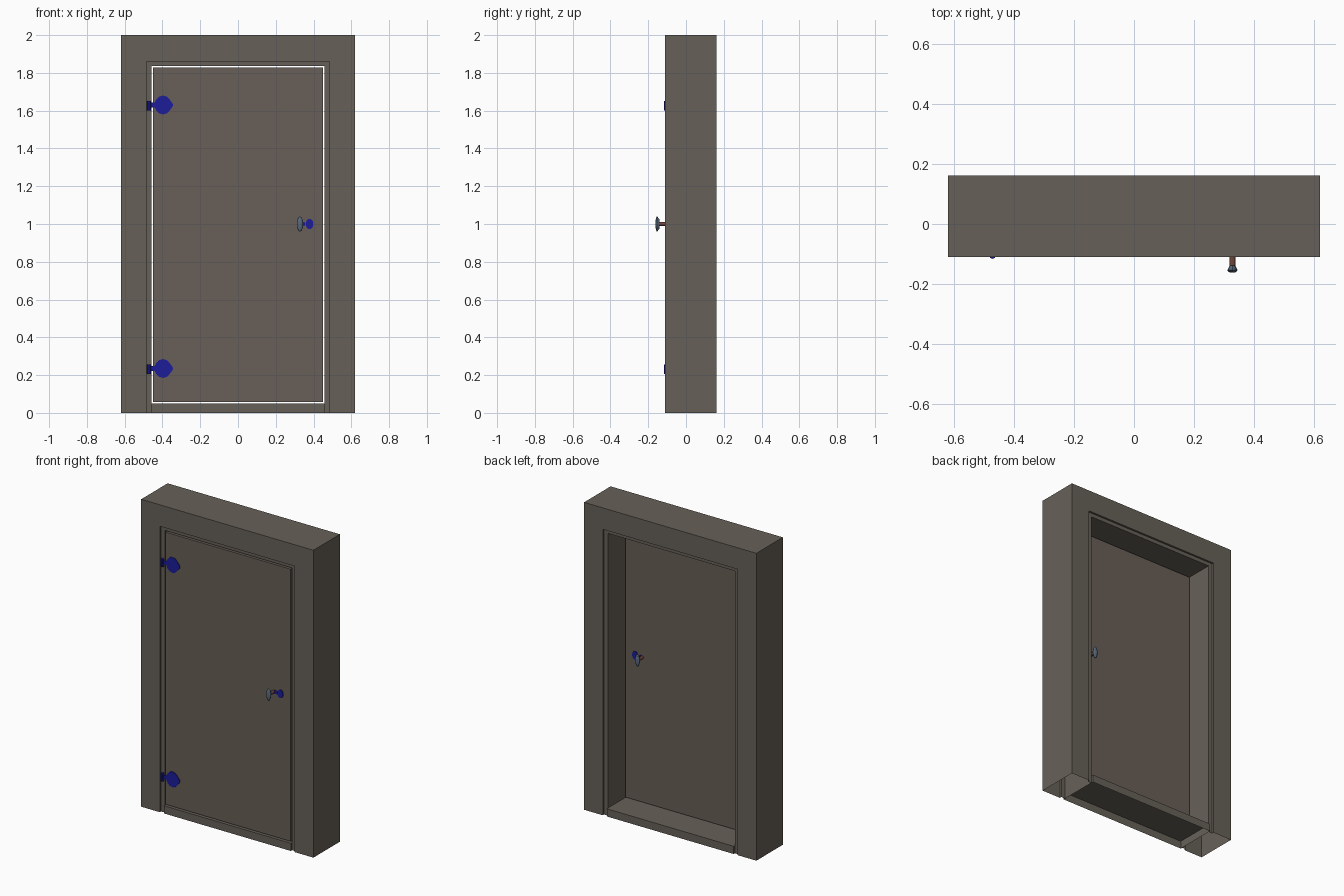
import bpy, bmesh
from math import sin, cos, pi

if "Cube" in bpy.data.objects:
    bpy.data.objects.remove(bpy.data.objects["Cube"])

Y0, Y1, STEP = -0.11, 0.162, 0.013       # frame front, frame back, rebate depth
DOOR_F, DOOR_B = -0.103, -0.02           # door faces


def mat(name, rgb):
    m = bpy.data.materials.new(name)
    m.diffuse_color = (*rgb, 1)
    m.use_nodes = True
    m.node_tree.nodes["Principled BSDF"].inputs["Base Color"].default_value = m.diffuse_color
    return m


FRAME = mat("frame_stone", (0.135, 0.118, 0.098))
DOOR = mat("door_wood", (0.14, 0.112, 0.095))
BLUE = mat("blue_metal", (0.012, 0.012, 0.33))
STEM = mat("stem_copper", (0.16, 0.06, 0.045))
KNOB = mat("knob_steel", (0.10, 0.14, 0.20))


def finish(name, bm, m):
    bmesh.ops.recalc_face_normals(bm, faces=bm.faces)
    me = bpy.data.meshes.new(name)
    bm.to_mesh(me)
    bm.free()
    me.materials.append(m)
    ob = bpy.data.objects.new(name, me)
    bpy.context.collection.objects.link(ob)
    return ob


def loft(name, rings, m, caps=True):
    """Skin closed rings of points."""
    bm = bmesh.new()
    vs = [[bm.verts.new(p) for p in r] for r in rings]
    n = len(rings[0])
    for a, b in zip(vs, vs[1:]):
        for i in range(n):
            j = (i + 1) % n
            bm.faces.new((a[i], a[j], b[j], b[i]))
    if caps:
        bm.faces.new(vs[0])
        bm.faces.new(vs[-1])
    return finish(name, bm, m)


def box(name, x0, x1, y0, y1, z0, z1, m, open_bottom=False):
    rings = [[(x0, y0, z), (x1, y0, z), (x1, y1, z), (x0, y1, z)] for z in (z0, z1)]
    ob = loft(name, rings, m)
    if open_bottom:
        bm = bmesh.new()
        bm.from_mesh(ob.data)
        low = [f for f in bm.faces if all(v.co.z < z0 + 1e-5 for v in f.verts)]
        bmesh.ops.delete(bm, geom=low, context='FACES')
        bm.to_mesh(ob.data)
        bm.free()
    return ob


def ellipse(x, y, z, rx, rz, n=12):
    return [(x + rx * cos(2 * pi * i / n), y, z + rz * sin(2 * pi * i / n)) for i in range(n)]


# Frame: stepped cross-section (half width, top, y) swept up, over and down; open underneath
section = [(0.62, 2.0, Y0), (0.485, 1.86, Y0), (0.485, 1.86, Y0 + STEP), (0.457, 1.836, Y0 + STEP),
           (0.457, 1.836, Y1 - STEP), (0.485, 1.86, Y1 - STEP), (0.485, 1.86, Y1), (0.62, 2.0, Y1)]
loft("door_frame", [[(s * w, y, t * top) for w, top, y in section]
                    for s, t in ((-1, 0), (-1, 1), (1, 1), (1, 0))], FRAME, caps=False)

# Sill and door leaf
box("sill", -0.457, 0.457, Y0, Y1, 0, 0.05, FRAME, open_bottom=True)
box("door", -0.45, 0.45, DOOR_F, DOOR_B, 0.058, 1.829, DOOR)

# Hinges: pin, strap and pointed round leaf
leaf = [(-0.044, 0.016), (-0.036, 0.032), (-0.022, 0.045), (0.0, 0.05), (0.018, 0.044),
        (0.034, 0.028), (0.05, 0.006)]
leaf += [(x, -z) for x, z in reversed(leaf)]
for tag, z in (("upper", 1.63), ("lower", 0.235)):
    pin = [[(-0.471 + 0.011 * cos(a * pi / 4), -0.105 + 0.011 * sin(a * pi / 4), h) for a in range(8)]
           for h in (z - 0.028, z + 0.022)]
    loft(tag + "_hinge_pin", pin, BLUE)
    box(tag + "_hinge_strap", -0.471, -0.43, DOOR_F - 0.004, DOOR_F + 0.004, z - 0.012, z + 0.012, BLUE)
    loft(tag + "_hinge_leaf", [[(-0.395 + x, y, z + h) for x, h in leaf]
                               for y in (DOOR_F - 0.005, DOOR_F + 0.004)], BLUE)

# Handles and keyhole plates on both faces of the door
for tag, y, s in (("front", DOOR_F, -1), ("back", DOOR_B, 1)):
    loft(tag + "_keyhole_plate", [ellipse(0.379, y + s * d, 1.0, 0.02, 0.028) for d in (-0.003, 0.005)], BLUE)
    loft(tag + "_handle_rose", [ellipse(0.342, y + s * d, 1.0, 0.017, 0.012) for d in (-0.003, 0.004)], BLUE)
    loft(tag + "_handle_stem", [ellipse(0.328, y + s * d, 1.0, 0.010, 0.010) for d in (-0.003, 0.046)], STEM)
    prof = [(0.036, 0.55), (0.044, 0.8), (0.051, 1.0), (0.055, 0.85), (0.059, 0.4)]
    loft(tag + "_handle_knob", [ellipse(0.328, y + s * d, 1.0, 0.017 * k, 0.041 * k) for d, k in prof], KNOB)
